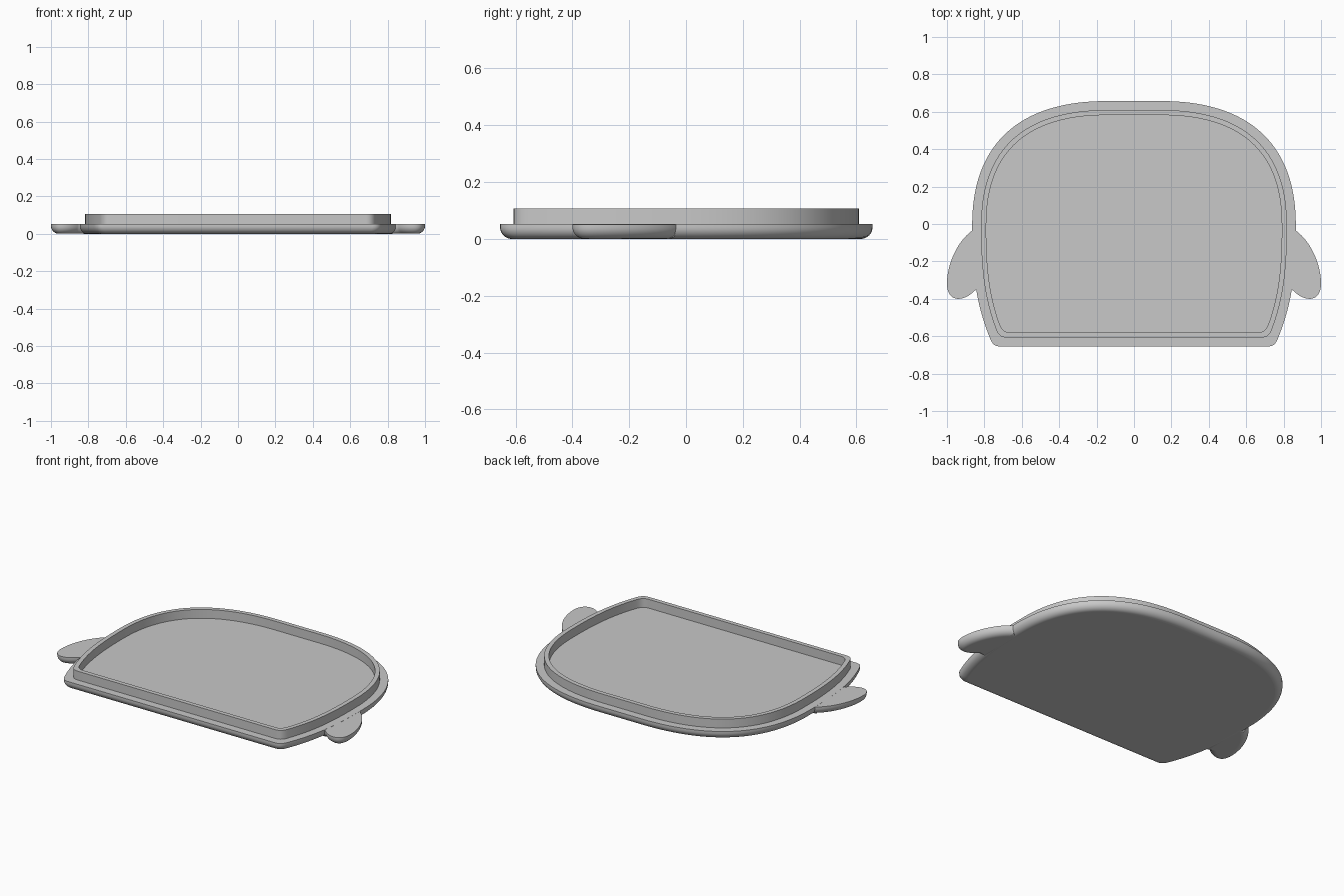
import bpy, bmesh, math
from mathutils import Vector
from mathutils.geometry import interpolate_bezier

cube = bpy.data.objects.get("Cube")
if cube:
    bpy.data.objects.remove(cube, do_unlink=True)

GREY = (0.58, 0.58, 0.58, 1)
FRONT = -0.655     # straight front edge
THICK = 0.052      # plate thickness
FILLET = 0.042     # rounded lower edge
RIM_TOP = 0.107

mat = bpy.data.materials.new("plain grey")
mat.use_nodes = True
mat.diffuse_color = GREY
mat.node_tree.nodes["Principled BSDF"].inputs["Base Color"].default_value = GREY


def bezier(a, b, c, d, n):
    pts = interpolate_bezier(*(Vector((*p, 0)) for p in (a, b, c, d)), n)
    return [p.to_2d() for p in pts]


def inset(pts, dist, closed):
    """Move each point of a clockwise outline inwards along its normal."""
    out, n = [], len(pts)
    for i, p in enumerate(pts):
        a = pts[i - 1] if closed or i else p
        b = pts[(i + 1) % n] if closed or i < n - 1 else p
        t = (b - a).normalized()
        out.append(p + Vector((t.y, -t.x)) * dist)
    return out


def resample(pts, n):
    """Spread n points evenly along a polyline."""
    lengths = [0]
    for a, b in zip(pts, pts[1:]):
        lengths.append(lengths[-1] + (b - a).length)
    out, k = [], 0
    for i in range(n):
        s = lengths[-1] * i / (n - 1)
        while k < len(pts) - 2 and lengths[k + 1] < s:
            k += 1
        f = (s - lengths[k]) / max(lengths[k + 1] - lengths[k], 1e-9)
        out.append(pts[k].lerp(pts[k + 1], f))
    return out


# Side curve of the plate, from the back centre round to the front
side = bezier((0, 0.657), (0.05, 0.657), (0.1, 0.657), (0.15, 0.657), 10)
side += bezier((0.15, 0.657), (0.62, 0.657), (0.865, 0.42), (0.865, 0), 60)[1:]
side += bezier((0.865, 0), (0.868, -0.3), (0.835, -0.48), (0.735, -0.69), 50)[1:]


def plate_outline(dist):
    floor = FRONT + dist
    pts = [p for p in inset(side, dist, False) if p.y > floor + 0.035]
    pts[0].x = 0
    last = pts[-1]
    corner = Vector((last.x - 0.015, floor))
    end = Vector((corner.x - 0.035, floor))
    for i in range(1, 9):
        t = i / 8
        pts.append(last.lerp(corner, t).lerp(corner.lerp(end, t), t))
    half = resample(pts, 130)
    return half + [Vector((-p.x, p.y)) for p in reversed(half[1:])]


# Flipper outline, with its root buried in the plate
flipper = bezier((0.85, -0.025), (0.94, -0.08), (1, -0.21), (1, -0.32), 24)
flipper += bezier((1, -0.32), (1, -0.37), (0.975, -0.4), (0.94, -0.4), 14)[1:]
flipper += bezier((0.94, -0.4), (0.91, -0.4), (0.88, -0.385), (0.85, -0.355), 12)[1:]
flipper += [Vector((0.79, -0.34)), Vector((0.79, -0.05))]


def fillet_steps(z0, z1):
    """Inset and height pairs for the rounded lower edge and the wall."""
    steps = []
    for i in range(9):
        a = math.pi / 2 * i / 8
        steps.append((FILLET * (1 - math.sin(a)), z0 + FILLET * (1 - math.cos(a))))
    return steps + [(0, z1)]


def loft(name, outline, steps, mirror=False):
    """Stack inset copies of an outline and cap both ends."""
    bm = bmesh.new()
    rings = []
    for dist, z in steps:
        rings.append([bm.verts.new((-p.x if mirror else p.x, p.y, z))
                      for p in outline(dist)])
    for lower, upper in zip(rings, rings[1:]):
        n = len(lower)
        for i in range(n):
            j = (i + 1) % n
            bm.faces.new((lower[i], lower[j], upper[j], upper[i]))
    bm.faces.new(rings[0])
    bm.faces.new(rings[-1])
    bmesh.ops.recalc_face_normals(bm, faces=bm.faces)
    for f in bm.faces:
        f.smooth = len(f.verts) == 4
    for e in bm.edges:
        flat_cap = any(len(f.verts) > 4 for f in e.link_faces)
        e.smooth = not flat_cap and e.calc_face_angle(0) < math.radians(35)
    mesh = bpy.data.meshes.new(name)
    bm.to_mesh(mesh)
    bm.free()
    mesh.materials.append(mat)
    obj = bpy.data.objects.new(name, mesh)
    bpy.context.collection.objects.link(obj)
    return obj


# Plate with its raised rim and flat floor
rim = [(0.048, THICK), (0.048, RIM_TOP), (0.075, RIM_TOP), (0.075, THICK)]
loft("plate_with_rim", plate_outline, fillet_steps(0, THICK) + rim)

# Flippers, a hair thinner than the plate so the faces do not coincide
for name, flip in (("left_flipper", False), ("right_flipper", True)):
    loft(name, lambda d: inset(flipper, d, True),
         fillet_steps(0.0005, THICK - 0.0005), flip)
